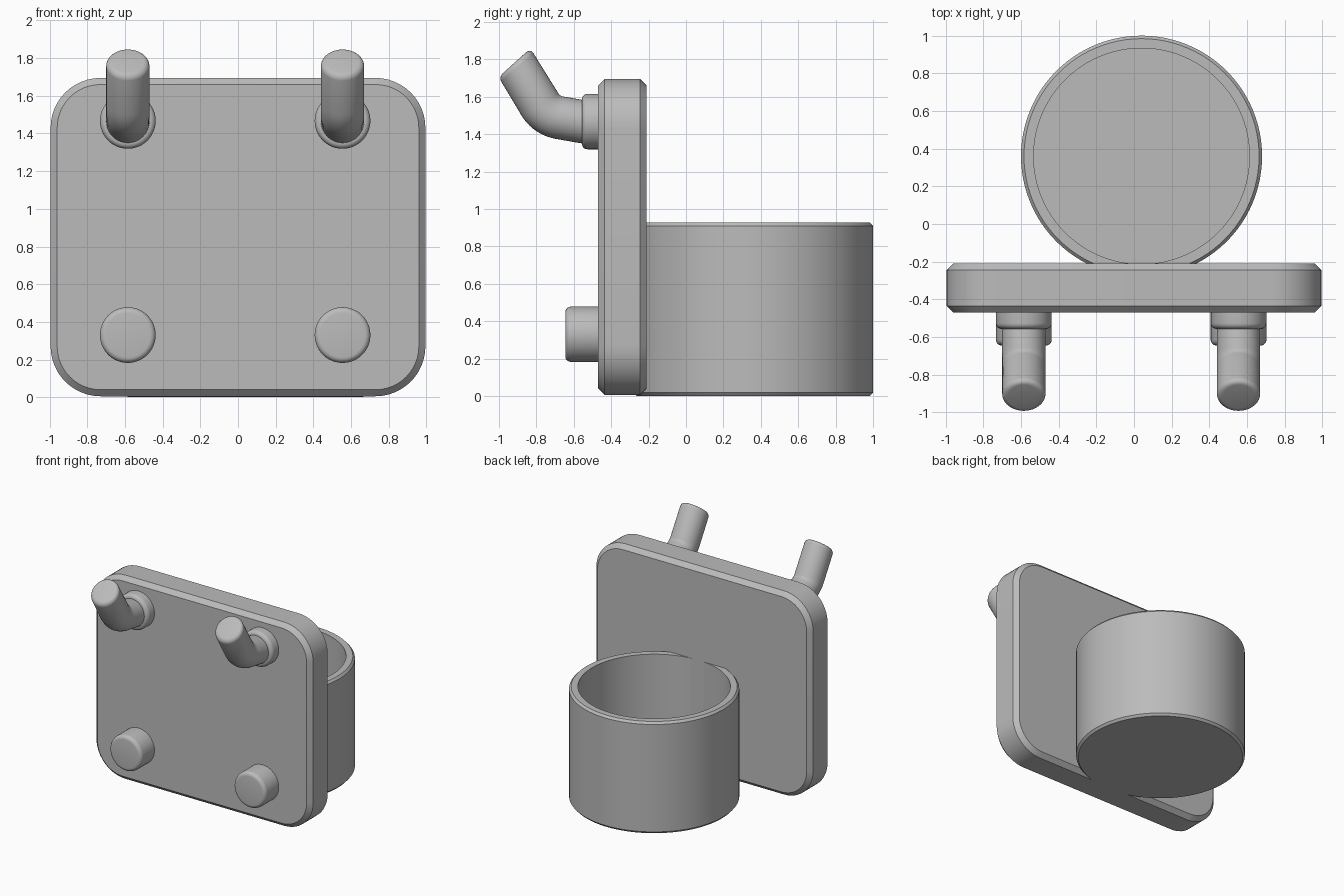
import bpy, bmesh, math
from mathutils import Vector, Matrix

if "Cube" in bpy.data.objects:
    bpy.data.objects.remove(bpy.data.objects["Cube"])

grey = bpy.data.materials.new("plain_grey")
grey.diffuse_color = (0.5, 0.5, 0.5, 1)
grey.use_nodes = True
grey.node_tree.nodes["Principled BSDF"].inputs["Base Color"].default_value = grey.diffuse_color


def make(name, rings, close=False):
    """Skin a list of equal-length vertex rings; cap both ends unless closed."""
    bm = bmesh.new()
    vr = [[bm.verts.new(p) for p in ring] for ring in rings]
    n = len(vr[0])
    for a, b in zip(vr, vr[1:]):
        for i in range(n):
            j = (i + 1) % n
            bm.faces.new((a[i], a[j], b[j], b[i]))
    bm.faces.new(vr[0])
    bm.faces.new(vr[-1])
    bmesh.ops.recalc_face_normals(bm, faces=bm.faces)
    mesh = bpy.data.meshes.new(name)
    bm.to_mesh(mesh)
    bm.free()
    mesh.materials.append(grey)
    ob = bpy.data.objects.new(name, mesh)
    bpy.context.collection.objects.link(ob)
    bpy.ops.object.select_all(action='DESELECT')
    ob.select_set(True)
    bpy.context.view_layer.objects.active = ob
    bpy.ops.object.shade_smooth_by_angle(angle=math.radians(30))
    return ob


def lathe(name, profile, loc, rot=Matrix(), n=48):
    """Spin (radius, height) pairs round the local z axis."""
    rings = []
    for r, h in profile:
        rings.append([Vector(loc) + rot @ Vector((r * math.cos(t), r * math.sin(t), h))
                      for t in (2 * math.pi * i / n for i in range(n))])
    return make(name, rings)


def rounded_rect(inset, y):
    """Outline of the plate at depth y, shrunk by inset."""
    hx, z0, z1, rad = 0.995, 0.005, 1.695, 0.265
    pts = []
    for k, (sx, zc) in enumerate(((1, z1 - rad), (-1, z1 - rad), (-1, z0 + rad), (1, z0 + rad))):
        for i in range(13):
            t = math.pi / 2 * (k + i / 12)
            pts.append((sx * (hx - rad) + (rad - inset) * math.cos(t), y,
                        zc + (rad - inset) * math.sin(t)))
    return pts


# Back plate with chamfered rims
make("back_plate", [rounded_rect(0.035, -0.47), rounded_rect(0, -0.435),
                    rounded_rect(0, -0.245), rounded_rect(0.035, -0.21)])

# Open round cup behind the plate
lathe("cup", [(0.624, 0), (0.64, 0.018), (0.64, 0.909), (0.624, 0.927),
              (0.573, 0.927), (0.573, 0.07)], (0.04, 0.36, 0), n=96)

# Rounded end of a peg
forward = Matrix.Rotation(math.pi / 2, 3, 'X')


def peg_profile(r, length, f=0.03):
    arc = [(r - f + f * math.cos(t), length - f + f * math.sin(t))
           for t in (math.pi / 2 * i / 5 for i in range(6))]
    return [(r, -0.03)] + arc


def hook_rings(x):
    """Bent rod in the y-z plane; angles are measured up from the forward axis."""
    r, a0, a1, bend = 0.115, math.radians(10), math.radians(59), 0.153
    y, z = -0.677, 1.488
    stations = [(-0.50, 1.457, a0, r)]
    for i in range(11):
        a = a0 + (a1 - a0) * i / 10
        stations.append((y - bend * (math.sin(a) - math.sin(a0)),
                         z + bend * (math.cos(a0) - math.cos(a)), a, r))
    # slanted, rounded tip
    tip, f = math.radians(48), 0.03
    for i in range(6):
        t = math.pi / 2 * i / 5
        back = f * (1 - math.sin(t))
        stations.append((-0.917 + back * math.cos(a1), 1.782 - back * math.sin(a1),
                         tip, r - f + f * math.cos(t)))
    rings = []
    for cy, cz, a, rad in stations:
        up = Vector((0, math.sin(a), math.cos(a)))
        rings.append([Vector((x, cy, cz)) + Vector((rad * math.cos(t), 0, 0)) + up * rad * math.sin(t)
                      for t in (2 * math.pi * i / 40 for i in range(40))])
    return rings


# Pegs, collars and hooks on both sides
for side, x in (("left", -0.585), ("right", 0.555)):
    lathe(side + "_lower_peg", peg_profile(0.148, 0.175), (x, -0.47, 0.33), forward)
    lathe(side + "_hook_collar", peg_profile(0.148, 0.087), (x, -0.47, 1.467), forward)
    make(side + "_hook", hook_rings(x))
